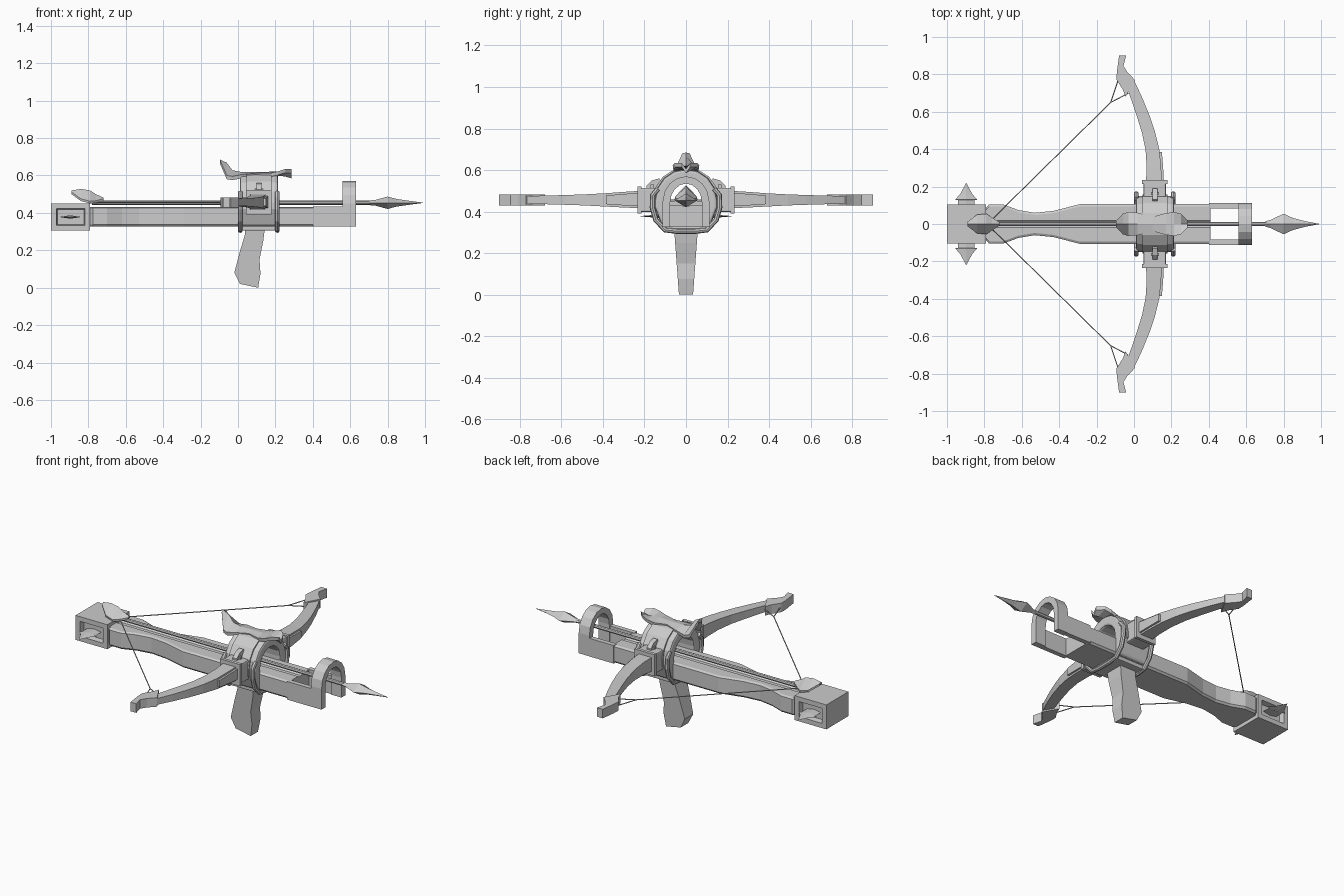
import bpy, bmesh, math
from mathutils import Vector

if "Cube" in bpy.data.objects:
    bpy.data.objects.remove(bpy.data.objects["Cube"])


def finish(name, bm):
    bmesh.ops.recalc_face_normals(bm, faces=bm.faces)
    me = bpy.data.meshes.new(name)
    bm.to_mesh(me)
    bm.free()
    ob = bpy.data.objects.new(name, me)
    bpy.context.collection.objects.link(ob)
    return ob


def loft(name, sections, bevel=0.0):
    """Skin a list of equal-length closed sections and cap both ends."""
    bm = bmesh.new()
    rings = [[bm.verts.new(p) for p in s] for s in sections]
    n = len(rings[0])
    for a, b in zip(rings, rings[1:]):
        for i in range(n):
            j = (i + 1) % n
            bm.faces.new((a[i], a[j], b[j], b[i]))
    bm.faces.new(rings[0])
    bm.faces.new(rings[-1])
    ob = finish(name, bm)
    if bevel:
        m = ob.modifiers.new("bevel", 'BEVEL')
        m.width, m.segments, m.limit_method = bevel, 2, 'ANGLE'
    return ob


def prism(name, pts, axis, lo, hi, bevel=0.0):
    put = {'x': lambda p, d: (d, p[0], p[1]),
           'y': lambda p, d: (p[0], d, p[1]),
           'z': lambda p, d: (p[0], p[1], d)}[axis]
    return loft(name, [[put(p, d) for p in pts] for d in (lo, hi)], bevel)


def box(name, x0, x1, y0, y1, z0, z1, bevel=0.0):
    return prism(name, [(x0, y0), (x1, y0), (x1, y1), (x0, y1)], 'z', z0, z1, bevel)


def tube(name, pts, r, n=6):
    """Round rod along a path of points."""
    pts = [Vector(p) for p in pts]
    secs = []
    for i, p in enumerate(pts):
        d = (pts[min(i + 1, len(pts) - 1)] - pts[max(i - 1, 0)]).normalized()
        u = d.cross(Vector((0, 0, 1) if abs(d.z) < 0.9 and abs(d.x) < 0.999 else (0, 1, 0)))
        if abs(d.x) < 0.01:
            u = Vector((1, 0, 0))
        u.normalize()
        v = d.cross(u)
        secs.append([p + r * (math.cos(t) * u + math.sin(t) * v)
                     for t in (2 * math.pi * k / n for k in range(n))])
    return loft(name, secs)


def leaf(name, rows, t):
    """Creased leaf: rows of x, centre z, edge z, half width."""
    return loft(name, [[(x, -w, ze), (x, 0, zc), (x, w, ze),
                        (x, w * .95, ze - t), (x, 0, zc - t), (x, -w * .95, ze - t)]
                       for x, zc, ze, w in rows])


def arch(w, top, foot, r, n=8):
    """Points of a half-round arch in y, z from one foot to the other."""
    arc = [(w * math.cos(math.pi * k / n), top - r + r * math.sin(math.pi * k / n))
           for k in range(n + 1)]
    return [(w, foot)] + arc + [(-w, foot)]


# Butt block with recessed side windows
bm = bmesh.new()
bmesh.ops.create_cube(bm, size=1)
for v in bm.verts:
    v.co = Vector((-.895 + v.co.x * .21, v.co.y * .208, .378 + v.co.z * .146))
bm.normal_update()
for f in [f for f in bm.faces if abs(f.normal.y) > .9]:
    s = 1 if f.normal.y > 0 else -1
    bmesh.ops.inset_individual(bm, faces=[f], thickness=.04)
    bmesh.ops.inset_individual(bm, faces=[f], thickness=.008)
    for v in f.verts:
        v.co.y -= s * .03
finish("butt_block", bm)

# Stock with a waisted, chamfered section
rows = [(-.79, .088), (-.775, .105), (-.70, .105), (-.62, .075), (-.53, .06),
        (-.43, .07), (-.29, .106), (.41, .106)]
loft("stock", [[(x, -w + .01, .327), (x, w - .01, .327), (x, w, .338), (x, w, .425),
                (x, w - .012, .432), (x, .02, .432), (x, .012, .424), (x, -.012, .424),
                (x, -.02, .432), (x, -w + .012, .432), (x, -w, .425), (x, -w, .338)]
               for x, w in rows])

# Front arch and housing over the stock
prism("front_arch", arch(.112, .57, .327, .12) + arch(.076, .535, .327, .09)[::-1],
      'x', .56, .63)
prism("housing", arch(.15, .605, .40, .15)[1:-1] + [(-.15, .42), (-.115, .33)]
      + [(-.09, .33)] + arch(.09, .545, .42, .09)[::-1] + [(.09, .33), (.115, .33), (.15, .42)],
      'x', .01, .215, .012)
prism("housing_ridge", arch(.157, .612, .42, .15) + arch(.14, .59, .42, .14)[::-1],
      'x', .045, .18)

# Bolt resting on the stock
tube("bolt_shaft", [(-.78, 0, .454), (.72, 0, .454)], .011, 8)
loft("bolt_head", [[(x, w, .454), (x, 0, .454 + h), (x, -w, .454), (x, 0, .454 - h)]
                   for x, w, h in [(.70, .013, .013), (.73, .022, .014), (.80, .055, .033),
                                   (.85, .032, .02), (.92, .014, .01), (.99, .001, .001)]])

# Leaf ornaments on the housing and the butt
leaf("housing_leaf", [(-.095, .685, .68, .018), (-.06, .668, .60, .055),
                      (-.03, .628, .595, .064), (.02, .618, .605, .06), (.10, .618, .612, .038),
                      (.17, .62, .612, .058), (.215, .618, .622, .064),
                      (.25, .615, .634, .055), (.285, .605, .634, .02)], .02)
leaf("butt_leaf", [(-.89, .52, .512, .012), (-.84, .528, .475, .05), (-.79, .52, .462, .055),
                   (-.76, .50, .465, .035), (-.72, .482, .476, .01)], .012)

# Grip, tapered toward the foot
outline = [(.04, .33), (.145, .33), (.135, .25), (.115, .15), (.12, .075), (.108, .0),
           (.01, .02), (-.02, .08), (.012, .2), (.036, .28)]
loft("grip", [[(x, s * (.034 + .022 * z / .3), z) for x, z in outline] for s in (-1, 1)])

# Straps running under the housing
for i, x in enumerate((.012, .21)):
    half = [(.045, .306), (.10, .312), (.145, .36), (.162, .42), (.16, .48), (.135, .51)]
    path = [(x, -y, z) for y, z in reversed(half)] + [(x, y, z) for y, z in half]
    tube(f"under_strap_{i}", path, .013, 8)
box("under_plate", .01, .212, -.10, .10, .305, .33, .006)

limb = [(.19, .062, .15, .415, .502), (.30, .068, .145, .42, .495), (.395, .062, .136, .425, .488),
        (.49, .042, .113, .43, .483), (.58, .014, .083, .433, .48), (.68, -.02, .042, .436, .477),
        (.78, -.055, -.005, .438, .475)]
tip = [(.005, .77), (-.02, .725), (-.045, .68), (-.06, .72), (-.093, .77), (-.092, .81),
       (-.08, .9), (-.042, .9), (-.056, .845), (-.034, .81)]
for s, side in ((1, "back"), (-1, "front")):
    # Prongs carrying the arch
    box(f"prong_{side}", .40, .57, s * .083, s * .111, .326, .434)
    # Limb socket with collar and clip
    box(f"limb_socket_{side}", .05, .172, s * .13, s * .232, .398, .515, .008)
    box(f"socket_collar_{side}", .044, .178, s * .215, s * .234, .392, .521)
    prism(f"socket_clip_{side}", [(s * .10, .53), (s * .13, .56), (s * .165, .55),
                                  (s * .19, .525), (s * .19, .50), (s * .10, .50)],
          'x', .098, .126)
    box(f"socket_pin_{side}", .09, .134, s * .155, s * .17, .51, .53)
    # Limb, backing plate and tip
    loft(f"limb_{side}", [[(a, s * y, z0), (b, s * y, z0), (b, s * y, z1), (a, s * y, z1)]
                          for y, a, b, z0, z1 in limb])
    loft(f"limb_plate_{side}", [[(b - .02, s * y, z0), (b + .012, s * y, z0),
                                 (b + .012, s * y, z1), (b - .02, s * y, z1)]
                                for y, a, b, z0, z1 in
                                [(.2, 0, .149, .425, .492), (.3, 0, .144, .43, .485),
                                 (.385, 0, .137, .436, .478)]])
    prism(f"limb_tip_{side}", [(x, s * y) for x, y in tip], 'z', .429, .483)
    # String with forked end
    tube(f"string_{side}", [(-.785, 0, .456), (-.125, s * .65, .456)], .003, 5)
    tube(f"string_fork_a_{side}", [(-.125, s * .65, .456), (-.085, s * .77, .456)], .003, 5)
    tube(f"string_fork_b_{side}", [(-.125, s * .65, .456), (-.03, s * .70, .456)], .003, 5)
    # Thin spike from the butt window
    loft(f"butt_spike_{side}", [[(-.897 - w, s * y, .378), (-.897, s * y, .378 + h),
                                 (-.897 + w, s * y, .378), (-.897, s * y, .378 - h)]
                                for y, w, h in [(.07, .045, .008), (.128, .045, .008),
                                                (.13, .06, .009), (.16, .032, .006),
                                                (.22, .001, .001)]])
